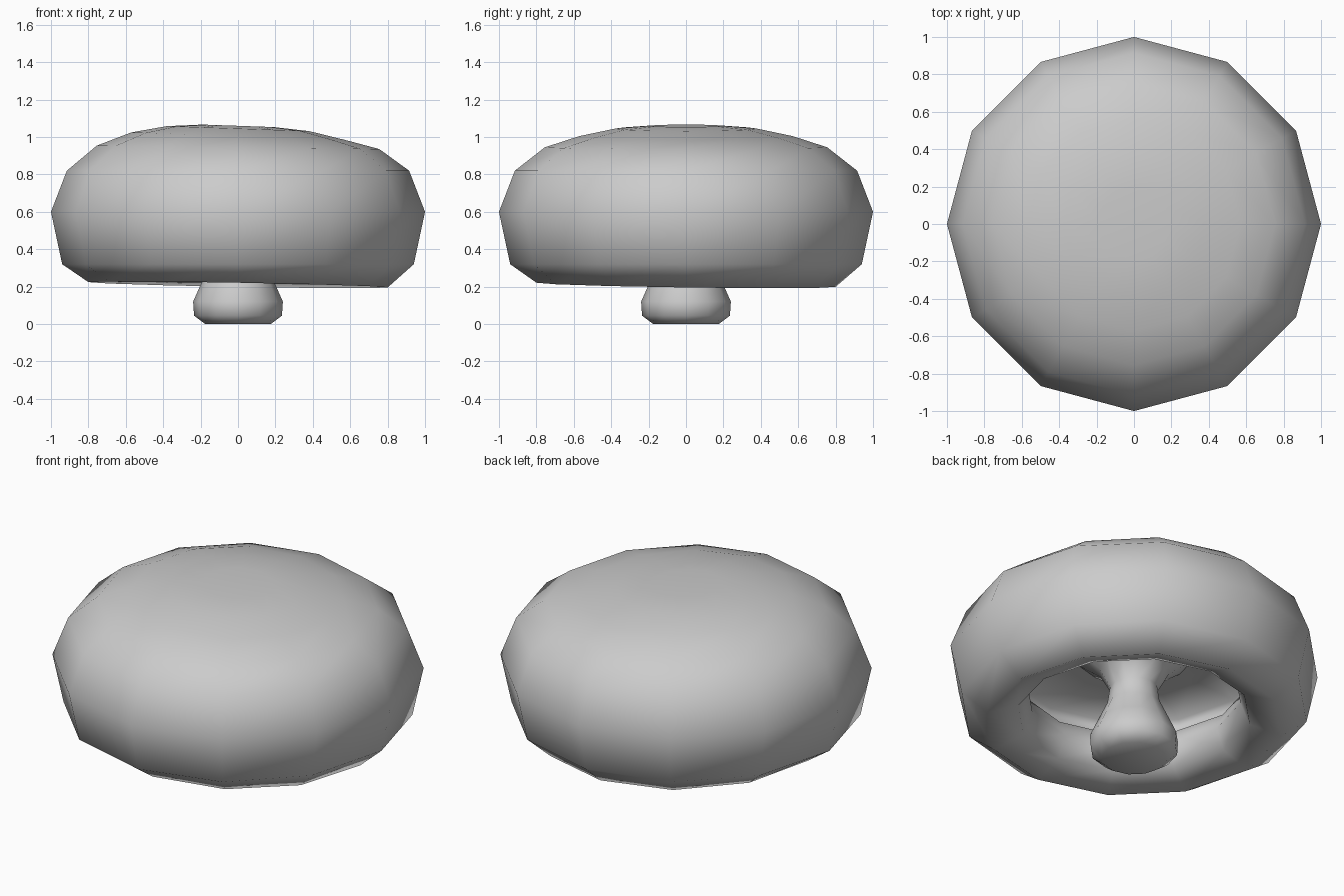
import bpy, bmesh, math

cube = bpy.data.objects.get("Cube")
if cube:
    bpy.data.objects.remove(cube)

SIDES = 12

grey = bpy.data.materials.new("plain grey")
grey.use_nodes = True
grey.diffuse_color = (0.6, 0.6, 0.6, 1)
grey.node_tree.nodes["Principled BSDF"].inputs["Base Color"].default_value = (0.6, 0.6, 0.6, 1)


def lathe(name, profile, lean=lambda x, y, z: 0.0):
    """Turn a (radius, height) profile around z; lean shifts each point's height."""
    bm = bmesh.new()
    rings = []
    for r, z in profile:
        if r == 0:
            rings.append([bm.verts.new((0, 0, z))] * SIDES)
            continue
        ring = []
        for i in range(SIDES):
            a = math.tau * i / SIDES
            x, y = r * math.cos(a), r * math.sin(a)
            ring.append(bm.verts.new((x, y, z + lean(x, y, z))))
        rings.append(ring)
    for low, high in zip(rings, rings[1:]):
        for i in range(SIDES):
            j = (i + 1) % SIDES
            corners = dict.fromkeys((low[i], low[j], high[j], high[i]))
            bm.faces.new(list(corners))
    bmesh.ops.recalc_face_normals(bm, faces=bm.faces)
    for f in bm.faces:
        f.smooth = True
    mesh = bpy.data.meshes.new(name)
    bm.to_mesh(mesh)
    bm.free()
    mesh.materials.append(grey)
    obj = bpy.data.objects.new(name, mesh)
    bpy.context.collection.objects.link(obj)
    return obj


def cap_lean(x, y, z):
    # The crown sinks towards +x, the rim hangs lower at the back left
    if z > 0.9:
        return -0.035 * x if math.hypot(x, y) < 0.7 else -0.012 * x
    if z < 0.3:
        return -0.018 * x - 0.014 * y
    return 0.0


# Cap: hollow dome with a thick rolled rim, from ceiling out to crown
lathe("cap", [
    (0, 0.64), (0.4, 0.64), (0.7, 0.62), (0.72, 0.56), (0.62, 0.5),
    (0.58, 0.4), (0.63, 0.27), (0.8, 0.21), (0.94, 0.32), (1, 0.6),
    (0.915, 0.82), (0.755, 0.945), (0.57, 1.005), (0.38, 1.045),
    (0.19, 1.06), (0, 1.055)], cap_lean)

# Stem: bulbous foot, narrow waist, flared where it meets the cap
lathe("stem", [
    (0, 0), (0.175, 0), (0.235, 0.045), (0.24, 0.12), (0.2, 0.21),
    (0.145, 0.33), (0.13, 0.43), (0.19, 0.54), (0.32, 0.64)])
